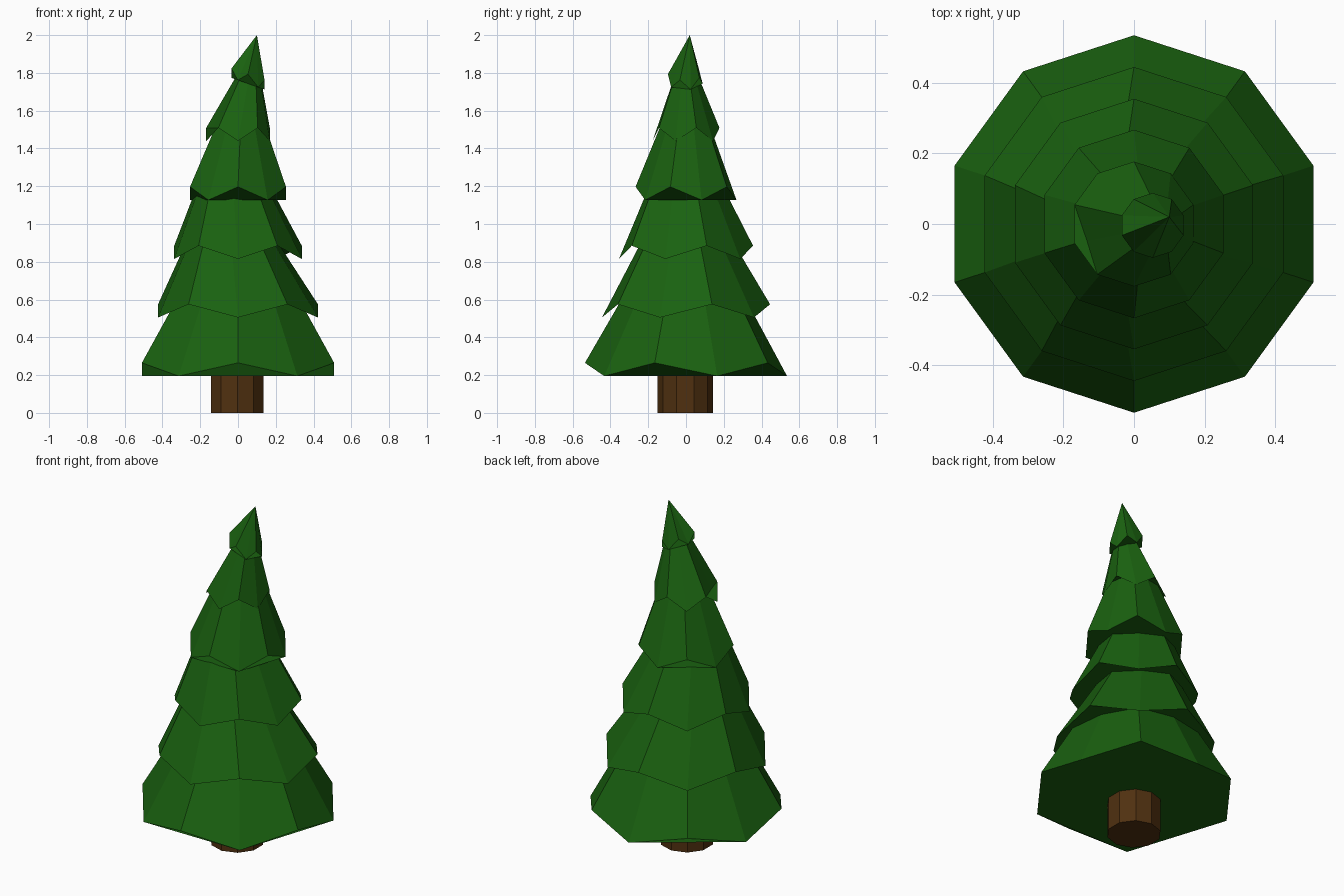
import bpy, bmesh
from math import sin, cos, pi

if "Cube" in bpy.data.objects:
    bpy.data.objects.remove(bpy.data.objects["Cube"])

SIDES = 10


def material(name, color):
    m = bpy.data.materials.new(name)
    m.diffuse_color = (*color, 1)
    m.use_nodes = True
    m.node_tree.nodes["Principled BSDF"].inputs["Base Color"].default_value = m.diffuse_color
    return m


def ring(bm, radius, z, zig=0.0, cx=0.0, cy=0.0, tilt=0.0):
    """Ten-sided ring, first vertex at the back; zig raises odd and lowers even vertices."""
    verts = []
    for i in range(SIDES):
        a = pi / 2 + 2 * pi * i / SIDES
        dx, dy = radius * cos(a), radius * sin(a)
        h = z + (zig if i % 2 else -zig) + tilt * dx
        verts.append(bm.verts.new((cx + dx, cy + dy, h)))
    return verts


def finish(bm, name, mat):
    bmesh.ops.recalc_face_normals(bm, faces=bm.faces[:])
    mesh = bpy.data.meshes.new(name)
    bm.to_mesh(mesh)
    bm.free()
    mesh.materials.append(mat)
    bpy.context.collection.objects.link(bpy.data.objects.new(name, mesh))


# Foliage: overlapping closed cones with zigzag rims and leaning tips
# (rim radius, height, zigzag, centre x, centre y, tilt), (apex)
tiers = [
    ((0.535, 0.230, 0.035), (0, 0, 1.19)),
    ((0.445, 0.540, -0.035), (-0.075, -0.01, 1.34)),
    ((0.355, 0.850, -0.035), (-0.056, -0.02, 1.62)),
    ((0.267, 1.162, 0.035), (0.028, 0.005, 1.86)),
    ((0.177, 1.474, -0.035), (0.088, -0.004, 1.95)),
    ((0.092, 1.768, 0.025, 0.053, -0.004, -0.35), (0.10, 0.02, 2.0)),
]
needles = material("needles", (0.010, 0.12, 0.005))
for n, (rim_args, apex) in enumerate(tiers, 1):
    bm = bmesh.new()
    rim = ring(bm, *rim_args)
    tip = bm.verts.new(apex)
    for i in range(SIDES):
        bm.faces.new((rim[i], rim[(i + 1) % SIDES], tip))
    bm.faces.new(rim[::-1])
    finish(bm, f"foliage_tier_{n}", needles)

# Trunk
bm = bmesh.new()
base = ring(bm, 0.146, 0.0, cx=-0.003, cy=-0.004)
top = ring(bm, 0.146, 0.30, cx=-0.003, cy=-0.004)
for i in range(SIDES):
    j = (i + 1) % SIDES
    bm.faces.new((base[i], base[j], top[j], top[i]))
bm.faces.new(base[::-1])
bm.faces.new(top)
finish(bm, "trunk", material("bark", (0.08, 0.03, 0.005)))
